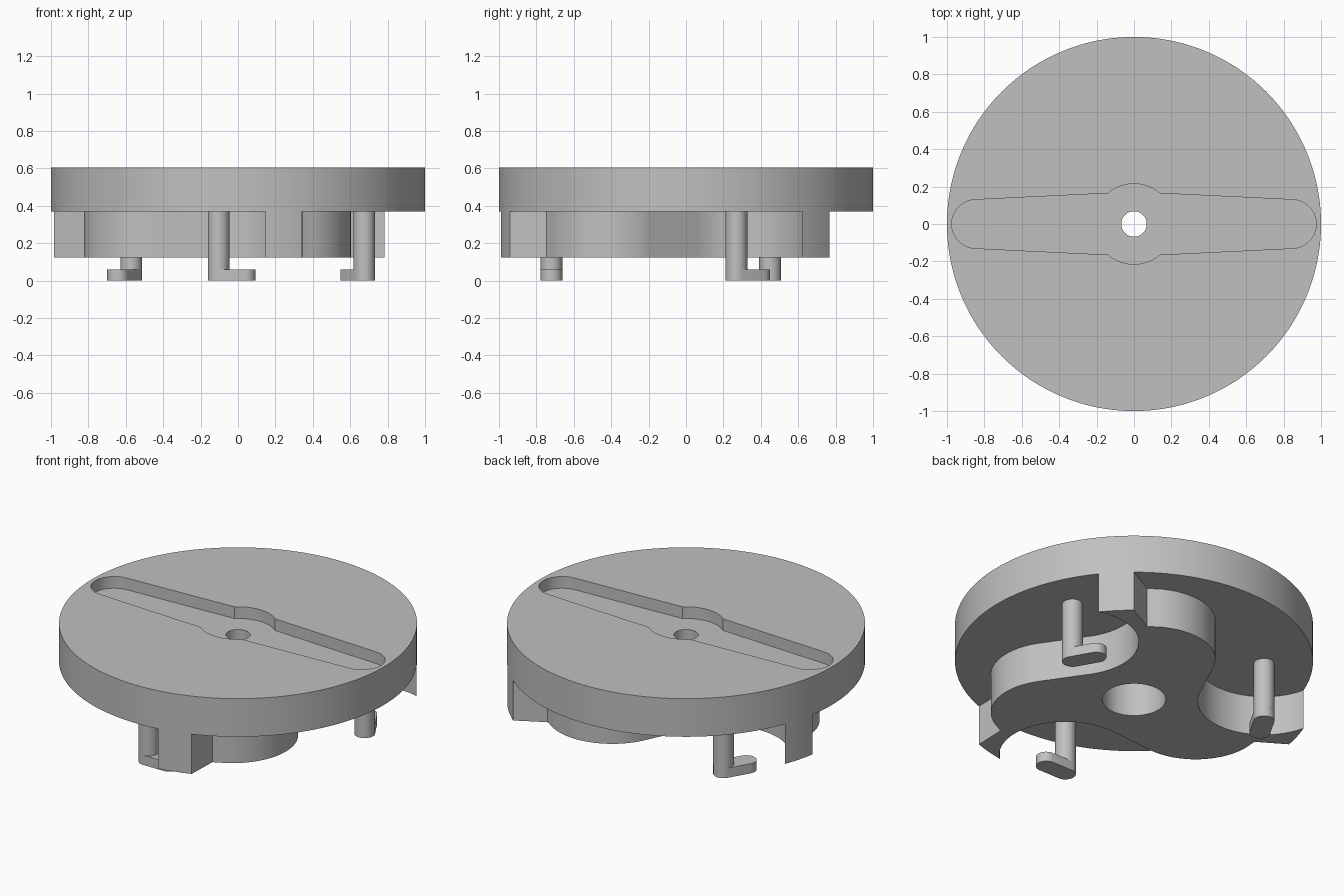
import bpy, bmesh
from math import sin, cos, radians, atan2, acos, hypot, degrees

if "Cube" in bpy.data.objects:
    bpy.data.objects.remove(bpy.data.objects["Cube"])

grey = bpy.data.materials.new("plain grey")
grey.use_nodes = True
GREY = (0.53, 0.53, 0.53, 1)
grey.diffuse_color = GREY
grey.node_tree.nodes["Principled BSDF"].inputs["Base Color"].default_value = GREY

DISC_BASE, TOP, BODY_BASE, SLOT_FLOOR = 0.37, 0.605, 0.125, 0.533


def polar(r, deg, c=(0, 0)):
    return (c[0] + r * cos(radians(deg)), c[1] + r * sin(radians(deg)))


def arc(c, r, a0, a1, n):
    return [polar(r, a0 + (a1 - a0) * i / n, c) for i in range(n + 1)]


def circle(r, n, c=(0, 0)):
    return arc(c, r, 0, 360, n)[:-1]


def prism(name, outline, z0, z1):
    """Extrude a counterclockwise outline from z0 to z1."""
    bm = bmesh.new()
    face = bm.faces.new([bm.verts.new((x, y, z0)) for x, y in outline])
    side = bmesh.ops.extrude_face_region(bm, geom=[face])
    moved = [v for v in side["geom"] if isinstance(v, bmesh.types.BMVert)]
    bmesh.ops.translate(bm, verts=moved, vec=(0, 0, z1 - z0))
    bmesh.ops.recalc_face_normals(bm, faces=bm.faces)
    mesh = bpy.data.meshes.new(name)
    bm.to_mesh(mesh)
    bm.free()
    obj = bpy.data.objects.new(name, mesh)
    bpy.context.collection.objects.link(obj)
    mesh.materials.append(grey)
    return obj


def activate(obj):
    bpy.ops.object.select_all(action='DESELECT')
    obj.select_set(True)
    bpy.context.view_layer.objects.active = obj


def boolean(obj, cutter, operation='DIFFERENCE'):
    mod = obj.modifiers.new(operation.title(), 'BOOLEAN')
    mod.operation, mod.object, mod.solver = operation, cutter, 'EXACT'
    activate(obj)
    bpy.ops.object.modifier_apply(modifier=mod.name)


def smooth(obj):
    activate(obj)
    bpy.ops.object.shade_smooth_by_angle(angle=radians(25))


# Pin and pocket layout, repeated three times around the axis
PIN_ANGLE, PIN_DIST, PIN_R = 21.8, 0.727, 0.058
POCKET_R, LOBE_R = 0.37, 0.365
LOBE_ANGLE, LOBE_DIST = -58.7, 0.459

# Swirling three-armed body: convex lobe, concave pocket, arm tip
outline = []
for turn in (0, 120, 240):
    lobe = polar(LOBE_DIST, LOBE_ANGLE + turn)
    pocket = polar(PIN_DIST, PIN_ANGLE + turn)
    root = polar(0.823, -65 + turn)
    tip = polar(1, 38.5 + turn)
    dx, dy = pocket[0] - lobe[0], pocket[1] - lobe[1]
    leave = degrees(atan2(dy, dx) - acos((LOBE_R + POCKET_R) / hypot(dx, dy)))
    start = degrees(atan2(root[1] - lobe[1], root[0] - lobe[0]))
    end = degrees(atan2(tip[1] - pocket[1], tip[0] - pocket[0]))
    outline.append(root)
    outline += arc(lobe, LOBE_R, start, start + (leave - start) % 360, 24)[1:]
    outline += arc(pocket, POCKET_R, leave + 180,
                   leave + 180 - (leave + 180 - end) % 360, 32)[:-1]
    outline += arc((0, 0), 1, 38.5 + turn, 50 + turn, 12)
body = prism("three_armed_body", outline, BODY_BASE, DISC_BASE)

# Round cap disc
disc = prism("cap_disc", circle(1, 240), DISC_BASE, TOP)

# Cutters: tapered grip slot, its round middle, axle hole and wide bore
half_slot = arc((0.845, 0), 0.13, -87, 87, 24) + [(0, 0.171)]
slot = prism("slot_cutter",
             half_slot + [(-x, -y) for x, y in half_slot], SLOT_FLOOR, TOP + 0.1)
hub = prism("slot_hub_cutter", circle(0.215, 96), SLOT_FLOOR, TOP + 0.1)
hole = prism("axle_hole_cutter", circle(0.068, 48), 0, TOP + 0.1)
bore = prism("bore_cutter", circle(0.178, 64), 0, 0.45)
boolean(slot, hub, 'UNION')
for cutter in (slot, hole, bore):
    boolean(disc, cutter)
boolean(body, bore)
for cutter in (slot, hub, hole, bore):
    bpy.data.objects.remove(cutter)

# Three locking pins, each with a rounded foot
for i, turn in enumerate((0, 120, 240), 1):
    centre = polar(PIN_DIST, PIN_ANGLE + turn)
    heading = 120 + turn
    toe = polar(0.14, heading, centre)
    pin = prism(f"pin_{i}", circle(PIN_R, 40, centre), 0.06, DISC_BASE)
    foot = prism(f"pin_foot_{i}",
                 arc(toe, PIN_R, heading - 90, heading + 90, 20)
                 + arc(centre, PIN_R, heading + 90, heading + 270, 20), 0, 0.06)
    smooth(pin)
    smooth(foot)

smooth(body)
smooth(disc)
